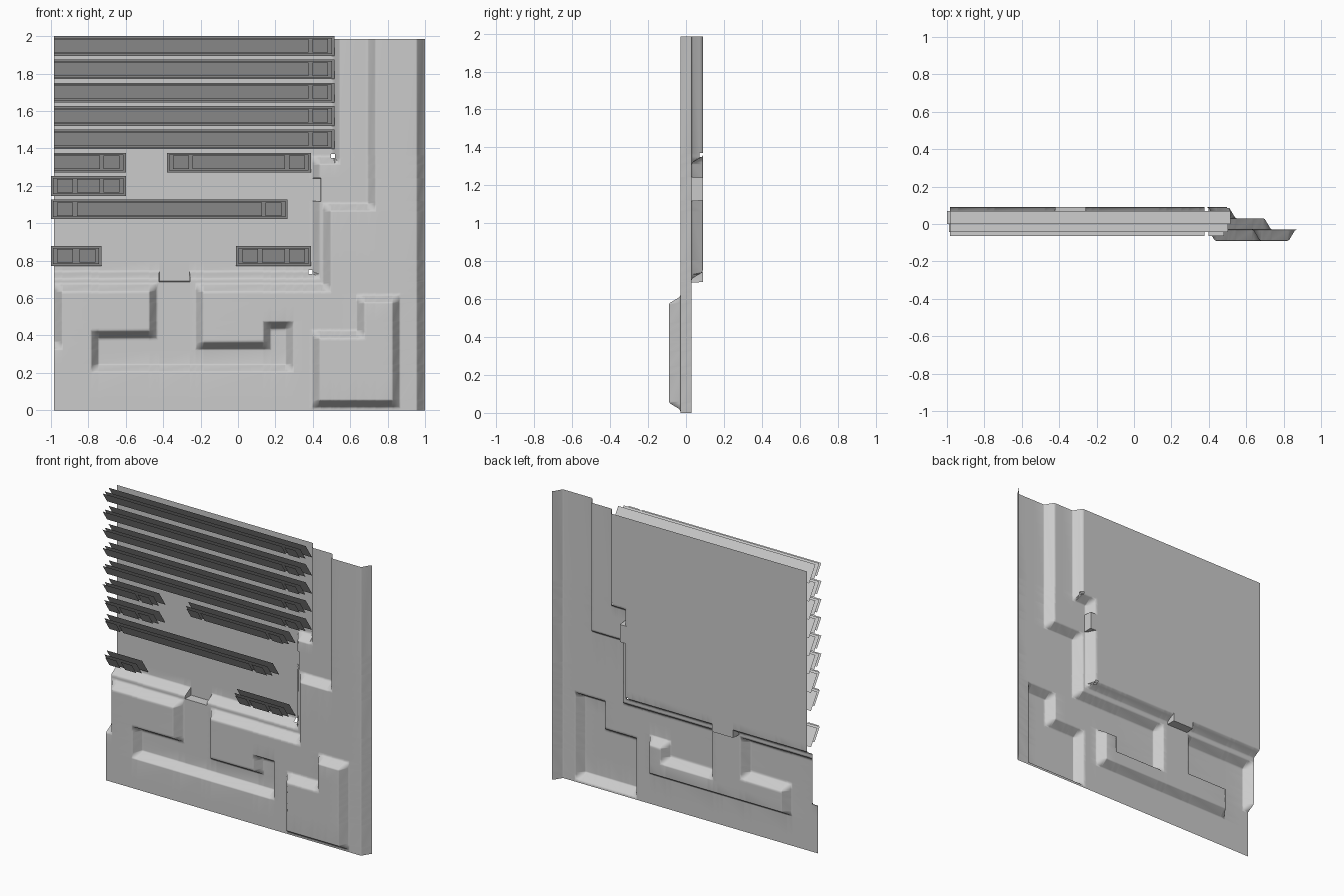
import bpy
import bmesh

cube = bpy.data.objects.get("Cube")
if cube:
    bpy.data.objects.remove(cube, do_unlink=True)

grey = bpy.data.materials.new("panel_grey")
grey.use_nodes = True
colour = (0.6, 0.6, 0.6, 1)
grey.diffuse_color = colour
grey.node_tree.nodes["Principled BSDF"].inputs["Base Color"].default_value = colour

LEFT, RIGHT, TOP = -0.985, 1.0, 1.985
FAR = 3.0                 # pockets that run off the panel edge
STEP = 0.06               # depth of one pressed level
SLOPE = 0.05              # width of a sloped wall
PROFILE = [(0, 1), (0.2, 0.92), (0.8, 0.08), (1, 0)]   # softened wall section

# Flat floors of each pressed level: x0, x1, z0, z1
middle_floor = [
    (-FAR, 0.45, 0.68, FAR), (-FAR, 0.69, 1.11, FAR),
    (-FAR, LEFT, 0.37, FAR),
    (-0.43, -0.23, 0.25, FAR), (-0.74, 0.25, 0.25, 0.32),
    (-0.74, -0.23, 0.25, 0.38), (0.18, 0.25, 0.25, 0.43),
]
deep_floor = [(-FAR, 0.39, 0.75, FAR), (-FAR, 0.50, 1.36, FAR)]
raised_top = [(0.44, 0.82, 0.06, 0.38), (0.68, 0.82, 0.06, 0.57)]
edge_fold = [(RIGHT, FAR, -FAR, FAR)]
clip_pockets = [(-0.42, -0.26, 0.69, 0.80), (0.35, 0.44, 1.12, 1.24)]
corner_holes = [(0.378, 0.398, 0.73, 0.75), (0.498, 0.518, 1.35, 1.37)]


def ramp(x, z, rects, width):
    """1 on the floors, falling to 0 across the sloped wall."""
    best = 0.0
    for x0, x1, z0, z1 in rects:
        t = max(x0 - x, x - x1, z0 - z, z - z1, 0) / width
        for (a, ha), (b, hb) in zip(PROFILE, PROFILE[1:]):
            if a <= t <= b:
                best = max(best, ha + (hb - ha) * (t - a) / (b - a))
    return best


def depth(x, z):
    deep = max(ramp(x, z, deep_floor, SLOPE), ramp(x, z, clip_pockets, 0.003))
    level = (ramp(x, z, middle_floor, SLOPE) + deep
             + ramp(x, z, edge_fold, SLOPE) - ramp(x, z, raised_top, SLOPE))
    return -STEP / 2 + STEP * level


def grid_lines(axis, low, high):
    """Grid lines along every floor edge and wall bend."""
    lines = {low, high}
    groups = [(middle_floor + deep_floor + raised_top + edge_fold, SLOPE),
              (clip_pockets, 0.003), (corner_holes, 0)]
    for rects, width in groups:
        for rect in rects:
            for t, _ in PROFILE:
                lines.add(round(rect[axis] - t * width, 4))
                lines.add(round(rect[axis + 1] + t * width, 4))
    return sorted(v for v in lines if low <= v <= high)


def finish(name, bm):
    mesh = bpy.data.meshes.new(name)
    bm.to_mesh(mesh)
    bm.free()
    mesh.materials.append(grey)
    obj = bpy.data.objects.new(name, mesh)
    bpy.context.collection.objects.link(obj)
    return obj


# Pressed sheet panel
bm = bmesh.new()
xs, zs = grid_lines(0, LEFT, RIGHT), grid_lines(2, 0.0, TOP)
grid = [[bm.verts.new((x, depth(x, z), z)) for z in zs] for x in xs]
for i in range(len(xs) - 1):
    for j in range(len(zs) - 1):
        cx, cz = (xs[i] + xs[i + 1]) / 2, (zs[j] + zs[j + 1]) / 2
        if any(a < cx < b and c < cz < d for a, b, c, d in corner_holes):
            continue
        p, q, r, s = grid[i][j], grid[i + 1][j], grid[i + 1][j + 1], grid[i][j + 1]
        mid = depth(cx, cz)
        err_pr = abs((p.co.y + r.co.y) / 2 - mid)
        err_qs = abs((q.co.y + s.co.y) / 2 - mid)
        if err_pr <= err_qs:          # split along the mitre
            bm.faces.new((p, q, r))
            bm.faces.new((p, r, s))
        else:
            bm.faces.new((p, q, s))
            bm.faces.new((q, r, s))
bmesh.ops.dissolve_limit(bm, angle_limit=0.005, verts=bm.verts, edges=bm.edges)
panel = finish("pressed_panel", bm)
bpy.ops.object.select_all(action='DESELECT')
panel.select_set(True)
bpy.context.view_layer.objects.active = panel
bpy.ops.object.shade_smooth_by_angle(angle=0.75)
weighted = panel.modifiers.new("flat_weighting", 'WEIGHTED_NORMAL')
weighted.keep_sharp = True


# Slanted louvres, each a stack of thin layers leaning forward at the top
def louvre(name, x0, x1, bottom, closed=True):
    bm = bmesh.new()

    def layer(a, b, low, high, forward):
        def point(x, h):
            return bm.verts.new((x, 0.07 - 0.667 * h - forward, bottom + h))
        bm.faces.new((point(a, low), point(b, low), point(b, high), point(a, high)))

    layer(x0, x1, 0, 0.105, 0)
    layer(x0 + (0.012 if closed else 0), x1 - 0.012, 0.01, 0.096, 0.048)
    pad, end, gap = 0.033, 0.085, 0.02
    pads = [(x1 - pad - end, x1 - pad)]
    start = x0
    if closed:
        pads.append((x0 + pad, x0 + pad + end))
        start = x0 + pad + end + gap
    stop = x1 - pad - end - gap
    if stop - start > 0.03:
        pads.append((start, stop))
    for a, b in pads:
        layer(a, b, 0.018, 0.09, 0.074)
    finish(name, bm)


PITCH = 0.1247
for row in range(5):
    louvre(f"long_louvre_{row + 1}", LEFT, 0.515, 1.895 - row * PITCH, closed=False)

short_louvres = [
    ("upper_short_louvre", LEFT, -0.60, 5, False),
    ("upper_middle_louvre", -0.38, 0.39, 5, True),
    ("lower_short_louvre", -1.0, -0.60, 6, True),
    ("lower_long_louvre", -1.0, 0.265, 7, True),
    ("bottom_side_louvre", -1.0, -0.73, 9, True),
    ("bottom_middle_louvre", -0.01, 0.39, 9, True),
]
for name, x0, x1, row, closed in short_louvres:
    louvre(name, x0, x1, 1.895 - row * PITCH, closed)
